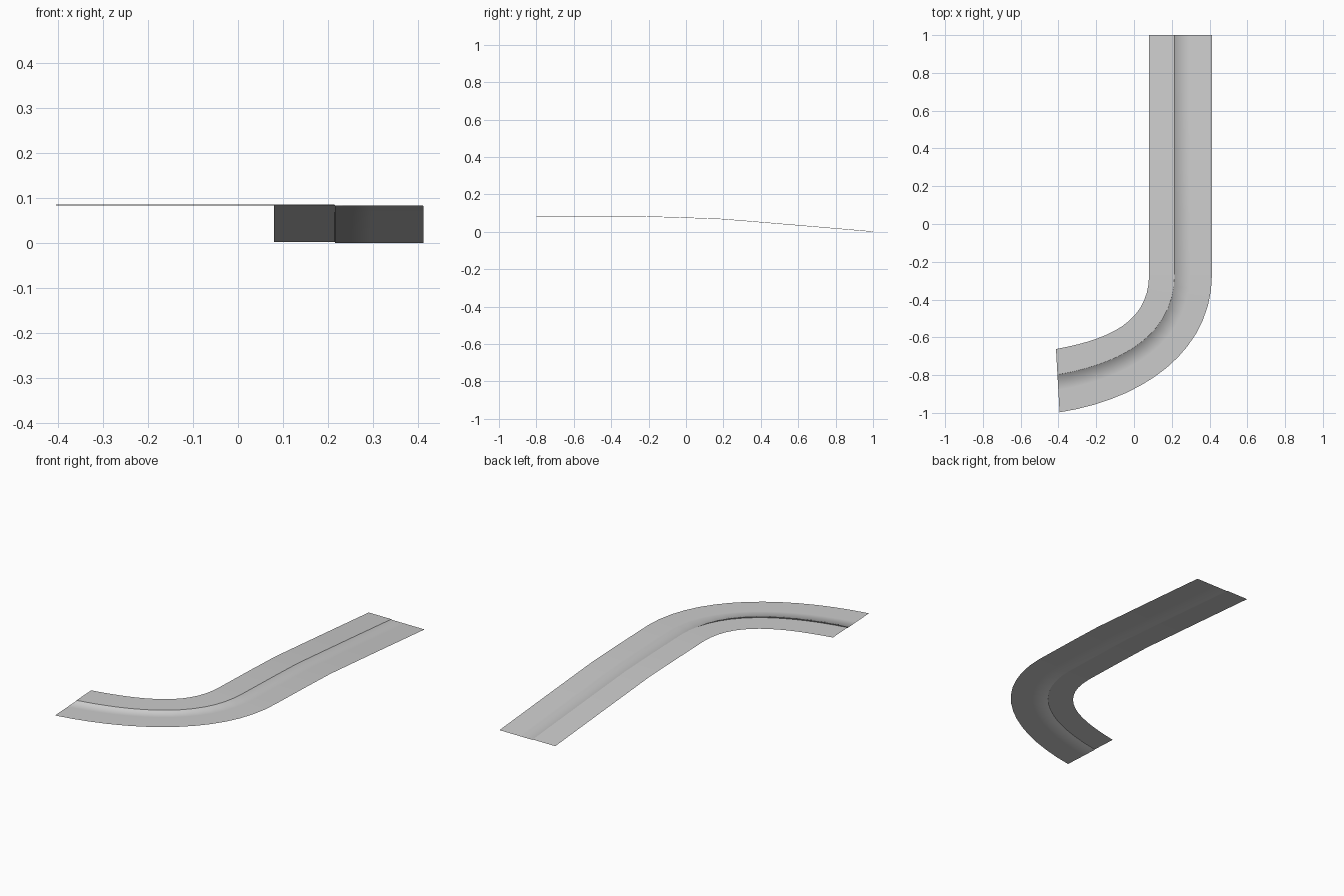
import bpy
from mathutils import Vector

cube = bpy.data.objects.get("Cube")
if cube:
    bpy.data.objects.remove(cube, do_unlink=True)

KERB_HEIGHT = 0.0025
KERB_AT = 0.405      # share of the ribbon width taken by the walkway
CURVE_STEPS = 14

grey = bpy.data.materials.new("light grey")
grey.use_nodes = True
colour = (0.6, 0.6, 0.6, 1)
grey.diffuse_color = colour
grey.node_tree.nodes["Principled BSDF"].inputs["Base Color"].default_value = colour


def bezier(points, t):
    """Point on a cubic curve, found by repeated blending."""
    points = [Vector(p) for p in points]
    while len(points) > 1:
        points = [a.lerp(b, t) for a, b in zip(points, points[1:])]
    return points[0]


# Inner and outer edges: sloping straight run, then a level bend
slope = [(1, 0), (0.6, 0.034), (0.2, 0.067), (0, 0.0745), (-0.265, 0.0825)]
rails = [(Vector((0.08, y, z)), Vector((0.413, y, z))) for y, z in slope]
top = 0.083
inner_bend = [(0.08, -0.265, top), (0.08, -0.52, top), (-0.13, -0.61, top), (-0.413, -0.662, top)]
outer_bend = [(0.413, -0.265, top), (0.413, -0.68, top), (0.04, -0.93, top), (-0.394, -0.997, top)]
for i in range(1, CURVE_STEPS + 1):
    t = i / CURVE_STEPS
    rails.append((bezier(inner_bend, t), bezier(outer_bend, t)))


def sweep(name, section):
    """Sheet following the rails; section holds (share of width, height) pairs."""
    verts = [a.lerp(b, u) + Vector((0, 0, h)) for a, b in rails for u, h in section]
    n = len(section)
    faces = []
    for r in range(len(rails) - 1):
        for c in range(n - 1):
            i = r * n + c
            faces.append((i, i + n, i + n + 1, i + 1))
    mesh = bpy.data.meshes.new(name)
    mesh.from_pydata(verts, [], faces)
    mesh.materials.append(grey)
    mesh.shade_smooth()
    obj = bpy.data.objects.new(name, mesh)
    bpy.context.collection.objects.link(obj)
    return obj


# Raised walkway along the inside of the bend
sweep("walkway", [(0, KERB_HEIGHT), (KERB_AT, KERB_HEIGHT)])

# Road with its kerb face, softly shaded into each other
sweep("road_and_kerb", [(KERB_AT, KERB_HEIGHT), (KERB_AT + 0.003, 0), (0.65, 0), (1, 0)])
